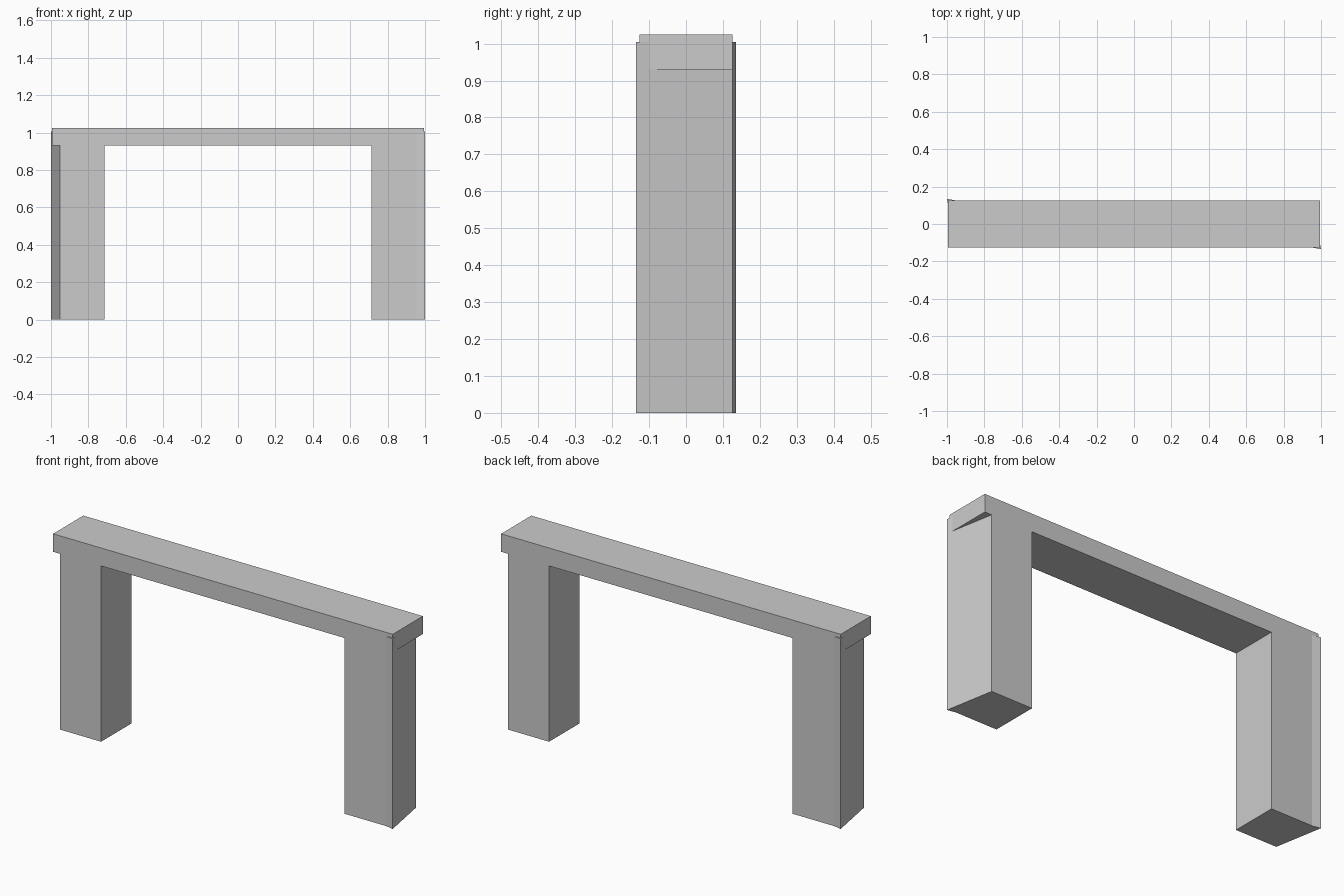
import bpy, bmesh

if "Cube" in bpy.data.objects:
    bpy.data.objects.remove(bpy.data.objects["Cube"])

# Half sizes of the top beam and key heights
BX, BY = 0.994, 0.126
UNDER, LEG_TOP, TOP = 0.93, 1.005, 1.025


def prism(name, outline, z0, z1):
    """Extrude a plan outline (counter-clockwise) from z0 to z1."""
    bm = bmesh.new()
    face = bm.faces.new([bm.verts.new((x, y, z0)) for x, y in outline])
    ext = bmesh.ops.extrude_face_region(bm, geom=[face], use_keep_orig=True)
    top = [g for g in ext["geom"] if isinstance(g, bmesh.types.BMVert)]
    bmesh.ops.translate(bm, verts=top, vec=(0, 0, z1 - z0))
    bmesh.ops.recalc_face_normals(bm, faces=bm.faces)
    mesh = bpy.data.meshes.new(name)
    bm.to_mesh(mesh)
    bm.free()
    obj = bpy.data.objects.new(name, mesh)
    bpy.context.collection.objects.link(obj)
    return obj


# Top beam
beam = prism("archway", [(-BX, -BY), (BX, -BY), (BX, BY), (-BX, BY)], UNDER, TOP)

# Legs with a skewed outer face; the second is the first turned half a circle
leg_plan = [(0.713, -BY), (0.955, -BY), (1.0, -0.135), (0.953, BY), (0.713, BY)]
legs = []
for name, s in (("right_leg", 1), ("left_leg", -1)):
    legs.append(prism(name, [(s * x, s * y) for x, y in leg_plan], 0, LEG_TOP))

# Fuse legs into the beam so the flush faces are continuous
bpy.context.view_layer.objects.active = beam
for leg in legs:
    mod = beam.modifiers.new("join_" + leg.name, 'BOOLEAN')
    mod.operation = 'UNION'
    mod.solver = 'EXACT'
    mod.object = leg
    bpy.ops.object.modifier_apply(modifier=mod.name)
    bpy.data.objects.remove(leg, do_unlink=True)
